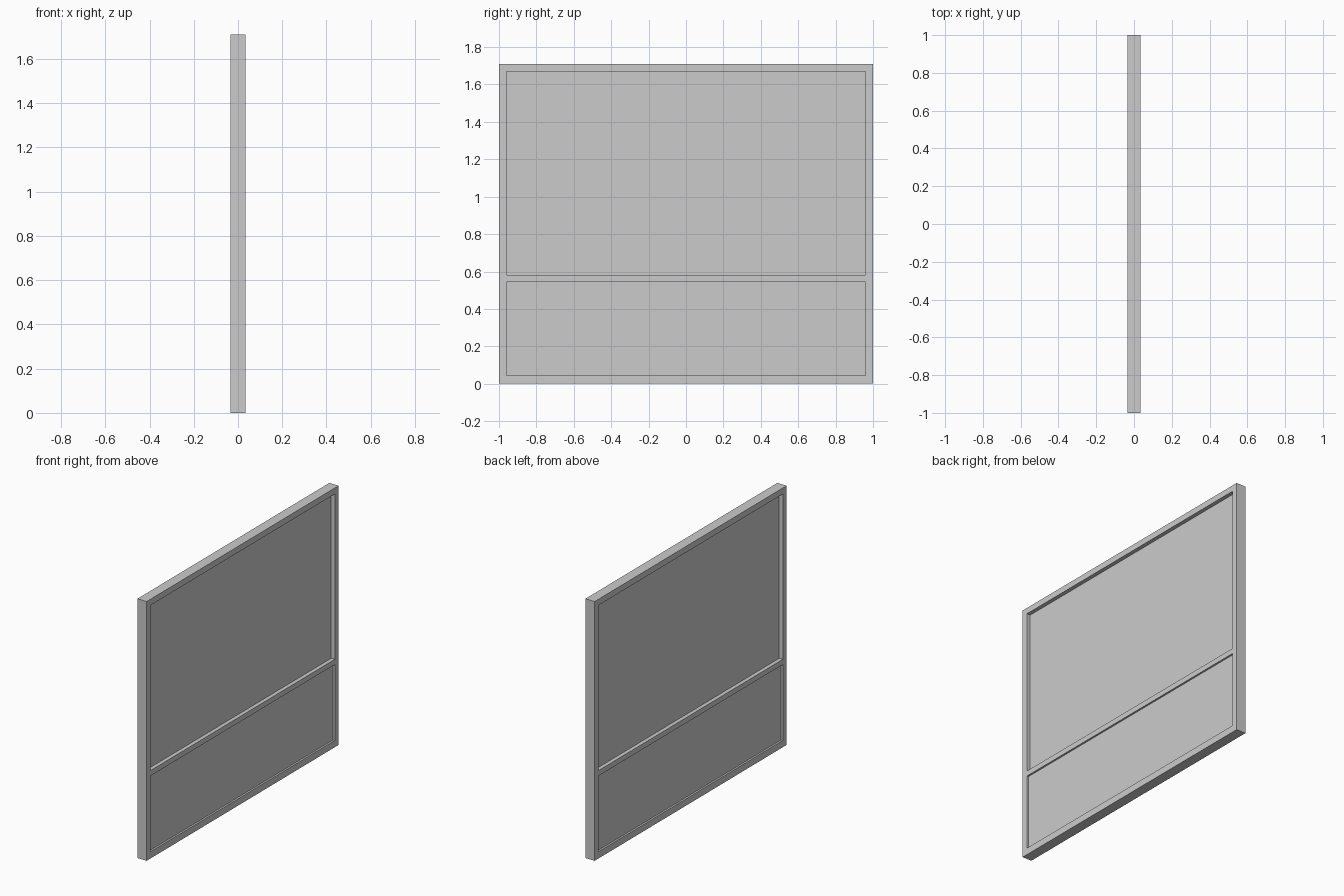
import bpy
import bmesh

HALF_DEPTH = 0.034
Y_LINES = [-1.0, -0.96, 0.96, 1.0]
Z_LINES = [0.0, 0.045, 0.545, 0.58, 1.67, 1.71]
LOWER, UPPER = 1, 3  # rows of the frame grid that are open

default = bpy.data.objects.get("Cube")
if default:
    bpy.data.objects.remove(default, do_unlink=True)


def make_material(name, colour):
    mat = bpy.data.materials.new(name)
    mat.use_nodes = True
    mat.diffuse_color = colour
    mat.node_tree.nodes["Principled BSDF"].inputs["Base Color"].default_value = colour
    return mat


def add_object(name, bm, mat):
    bmesh.ops.recalc_face_normals(bm, faces=bm.faces)
    mesh = bpy.data.meshes.new(name)
    bm.to_mesh(mesh)
    bm.free()
    mesh.materials.append(mat)
    obj = bpy.data.objects.new(name, mesh)
    bpy.context.collection.objects.link(obj)
    return obj


def make_frame(mat):
    """Flat grid with two openings, extruded through its depth."""
    bm = bmesh.new()
    grid = [[bm.verts.new((-HALF_DEPTH, y, z)) for y in Y_LINES] for z in Z_LINES]
    for r in range(len(Z_LINES) - 1):
        for c in range(len(Y_LINES) - 1):
            if c == 1 and r in (LOWER, UPPER):
                continue
            bm.faces.new((grid[r][c], grid[r][c + 1], grid[r + 1][c + 1], grid[r + 1][c]))
    back = bmesh.ops.extrude_face_region(bm, geom=bm.faces[:], use_keep_orig=True)
    moved = [v for v in back["geom"] if isinstance(v, bmesh.types.BMVert)]
    bmesh.ops.translate(bm, verts=moved, vec=(2 * HALF_DEPTH, 0, 0))
    return add_object("frame", bm, mat)


def make_panel(name, row, half_thickness, mat):
    """Board filling one opening, tucked slightly into the frame."""
    tuck = 0.005
    low, high = Z_LINES[row] - tuck, Z_LINES[row + 1] + tuck
    bm = bmesh.new()
    bmesh.ops.create_cube(bm, size=1)
    bmesh.ops.scale(bm, verts=bm.verts,
                    vec=(2 * half_thickness, 2 * (Y_LINES[2] + tuck), high - low))
    bmesh.ops.translate(bm, verts=bm.verts, vec=(0, 0, (low + high) / 2))
    return add_object(name, bm, mat)


grey = make_material("plain grey", (0.6, 0.6, 0.6, 1))

make_frame(grey)
make_panel("upper_panel", UPPER, 0.008, grey)   # deeply recessed
make_panel("lower_panel", LOWER, 0.022, grey)   # shallow recess
